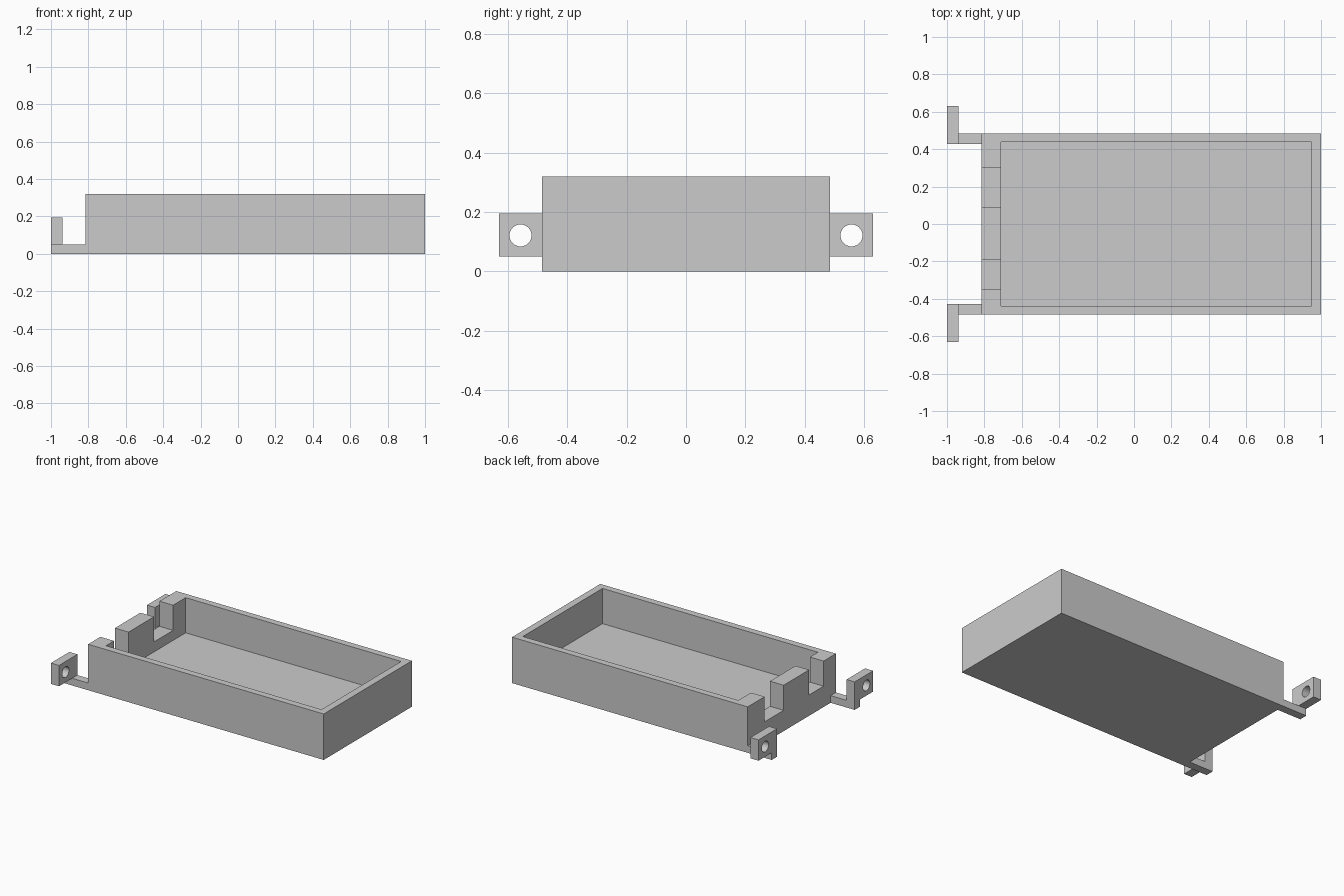
import bpy
import math

cube = bpy.data.objects.get("Cube")
if cube:
    bpy.data.objects.remove(cube, do_unlink=True)

grey = bpy.data.materials.new("plain grey")
grey.use_nodes = True
grey.diffuse_color = (0.6, 0.6, 0.6, 1)
grey.node_tree.nodes["Principled BSDF"].inputs["Base Color"].default_value = (0.6, 0.6, 0.6, 1)


def box(name, x, y, z):
    """Box from (min, max) pairs along each axis."""
    verts = [(a, b, c) for a in x for b in y for c in z]
    faces = [(0, 1, 3, 2), (4, 6, 7, 5), (0, 4, 5, 1),
             (2, 3, 7, 6), (0, 2, 6, 4), (1, 5, 7, 3)]
    mesh = bpy.data.meshes.new(name)
    mesh.from_pydata(verts, [], faces)
    mesh.materials.append(grey)
    obj = bpy.data.objects.new(name, mesh)
    bpy.context.collection.objects.link(obj)
    return obj


def combine(obj, other, operation):
    """Apply a boolean and discard the second object."""
    mod = obj.modifiers.new(operation.title(), "BOOLEAN")
    mod.operation = operation
    mod.solver = "EXACT"
    mod.object = other
    other.hide_render = True
    bpy.context.view_layer.objects.active = obj
    bpy.ops.object.modifier_apply(modifier=mod.name)
    bpy.data.objects.remove(other, do_unlink=True)


# Open tray with a hollow interior
BACK = -0.815
tray = box("tray", (BACK, 1.0), (-0.485, 0.485), (0, 0.32))
combine(tray, box("cavity_cutter", (-0.71, 0.95), (-0.438, 0.438), (0.075, 0.5)), "DIFFERENCE")

# Two unequal notches in the thick end wall
for span in ((0.09, 0.3), (-0.35, -0.19)):
    combine(tray, box("notch_cutter", (-0.9, -0.65), span, (0.145, 0.5)), "DIFFERENCE")

# Mounting bracket: low arm with an upright ear and a screw hole
bracket = box("mounting_brackets", (-1.0, BACK), (0.427, 0.485), (0, 0.05))
combine(bracket, box("ear", (-1.0, -0.938), (0.427, 0.63), (0.05, 0.195)), "UNION")
bpy.ops.mesh.primitive_cylinder_add(vertices=32, radius=0.037, depth=0.3,
                                    location=(-0.97, 0.557, 0.121),
                                    rotation=(0, math.pi / 2, 0))
hole = bpy.context.object
hole.name = "hole_cutter"
hole.data.materials.append(grey)
combine(bracket, hole, "DIFFERENCE")

# Matching bracket on the opposite side
mirror = bracket.modifiers.new("Mirror", "MIRROR")
mirror.use_axis = (False, True, False)

# Smooth only the screw hole walls
bpy.ops.object.select_all(action="DESELECT")
bracket.select_set(True)
bpy.context.view_layer.objects.active = bracket
bpy.ops.object.shade_smooth_by_angle(angle=math.radians(30))
